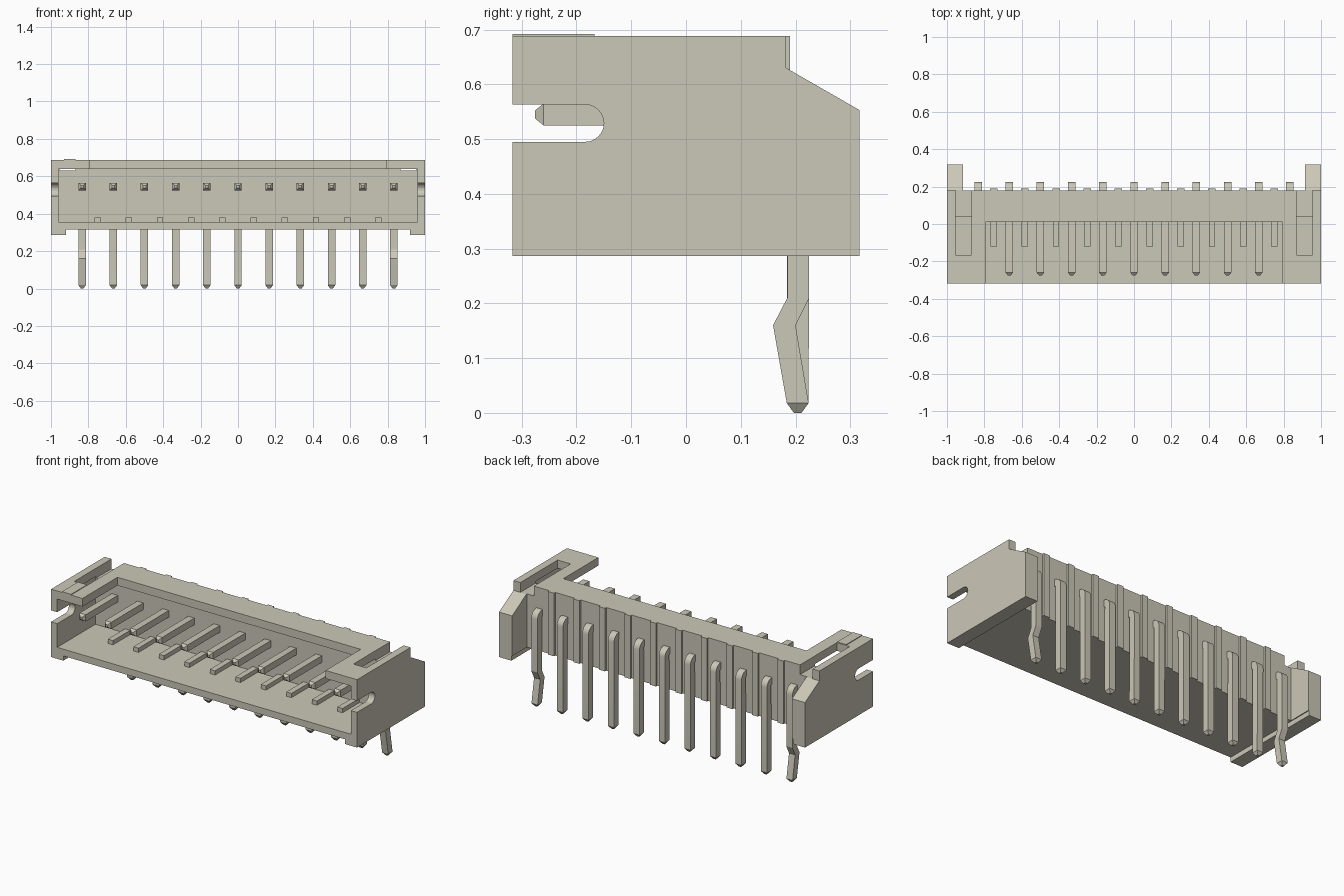
import bpy, bmesh, math

if "Cube" in bpy.data.objects:
    bpy.data.objects.remove(bpy.data.objects["Cube"], do_unlink=True)

# One warm grey for everything
COLOR = (0.60, 0.58, 0.48, 1)
mat = bpy.data.materials.new("warm grey plastic")
mat.use_nodes = True
mat.diffuse_color = COLOR
mat.node_tree.nodes["Principled BSDF"].inputs["Base Color"].default_value = COLOR


def finish(name, bm):
    bmesh.ops.recalc_face_normals(bm, faces=bm.faces)
    me = bpy.data.meshes.new(name)
    bm.to_mesh(me)
    bm.free()
    ob = bpy.data.objects.new(name, me)
    bpy.context.collection.objects.link(ob)
    me.materials.append(mat)
    return ob


def prism(name, profile, x0, x1):
    """Extrude a (y, z) profile along x."""
    bm = bmesh.new()
    face = bm.faces.new([bm.verts.new((x0, y, z)) for y, z in profile])
    new = bmesh.ops.extrude_face_region(bm, geom=[face])["geom"]
    bmesh.ops.translate(bm, vec=(x1 - x0, 0, 0),
                        verts=[v for v in new if isinstance(v, bmesh.types.BMVert)])
    return finish(name, bm)


def box(name, x0, x1, y0, y1, z0, z1):
    return prism(name, [(y0, z0), (y1, z0), (y1, z1), (y0, z1)], x0, x1)


def cut(target, cutter):
    cutter.hide_render = True
    mod = target.modifiers.new("cut", "BOOLEAN")
    mod.operation = "DIFFERENCE"
    mod.solver = "EXACT"
    mod.object = cutter
    bpy.context.view_layer.objects.active = target
    bpy.ops.object.modifier_apply(modifier=mod.name)
    bpy.data.objects.remove(cutter, do_unlink=True)


# Housing: side silhouette extruded across the full width
WALL = 0.178
housing = prism("housing", [(-0.317, 0.287), (0.317, 0.287), (0.317, 0.553),
                            (0.183, 0.63), (0.183, 0.688), (-0.317, 0.688)], -1, 1)
# Recess between the rear wings, and under the floor between the feet
cut(housing, box("rear_cut", -0.915, 0.915, WALL, 0.5, 0.1, 0.9))
cut(housing, box("under_cut", -0.92, 0.92, -0.5, 0.5, 0.1, 0.315))
# Front cavity and the open part of the roof
cut(housing, box("cavity_cut", -0.96, 0.96, -0.5, 0.04, 0.355, 0.64))
cut(housing, box("roof_cut", -0.795, 0.795, -0.5, 0.01, 0.6, 0.9))
# Roof slots: through to the cavity in front, shallow at the rear
for s in (-1, 1):
    xa, xb = sorted((s * 0.87, s * 0.955))
    cut(housing, box("slot_cut", xa, xb, -0.165, 0.04, 0.6, 0.9))
    cut(housing, box("slot_rear_cut", xa, xb, 0.03, 0.4, 0.63, 0.9))
# Round-ended notches in the side walls
arc = [(-0.184 + 0.034 * math.cos(a), 0.529 + 0.034 * math.sin(a))
       for a in [math.radians(-90 + 15 * i) for i in range(13)]]
cut(housing, prism("notch_cut", [(-0.5, 0.495)] + arc + [(-0.5, 0.563)], -1.1, 1.1))

# Thin marker plate on the roof at one end
box("marker_plate", -0.93, -0.87, -0.317, -0.167, 0.686, 0.692)

# Ribs between the pins: on the cavity floor and on the rear wall
PITCH = 1 / 6
for i in range(10):
    x = (i - 4.5) * PITCH
    box(f"floor_rib_{i + 1}", x - 0.017, x + 0.017, -0.12, 0.045, 0.35, 0.38)
    box(f"rear_rib_{i + 1}", x - 0.02, x + 0.02, WALL - 0.01, 0.19, 0.315, 0.688)


def pin(name, x, kinked):
    """Square bent pin; each ring is (inner point, outer point, half width)."""
    rings = [((-0.276, 0.538), (-0.276, 0.552), 0.007),
             ((-0.26, 0.525), (-0.26, 0.565), 0.02)]
    for i in range(7):
        a = math.radians(90 - 15 * i)
        c, s = math.cos(a), math.sin(a)
        rings.append(((0.18 + 0.005 * c, 0.52 + 0.005 * s),
                      (0.18 + 0.045 * c, 0.52 + 0.045 * s), 0.02))
    if kinked:
        rings += [((0.185, 0.21), (0.225, 0.21), 0.02),
                  ((0.159, 0.16), (0.2, 0.16), 0.02)]
    rings += [((0.184, 0.018), (0.224, 0.018), 0.02),
              ((0.197, 0.0), (0.211, 0.0), 0.007)]
    bm = bmesh.new()
    loops = [[bm.verts.new((x + sx * w, p[0], p[1]))
              for p, sx in ((a, -1), (a, 1), (b, 1), (b, -1))] for a, b, w in rings]
    for l0, l1 in zip(loops, loops[1:]):
        for k in range(4):
            n = (k + 1) % 4
            bm.faces.new((l0[k], l0[n], l1[n], l1[k]))
    bm.faces.new(loops[0])
    bm.faces.new(loops[-1])
    ob = finish(name, bm)
    bpy.ops.object.select_all(action="DESELECT")
    ob.select_set(True)
    bpy.context.view_layer.objects.active = ob
    bpy.ops.object.shade_smooth_by_angle(angle=math.radians(20))


# Row of eleven pins, the outer two with a retaining kink
for i in range(11):
    pin(f"pin_{i + 1}", (i - 5) * PITCH, i in (0, 10))
